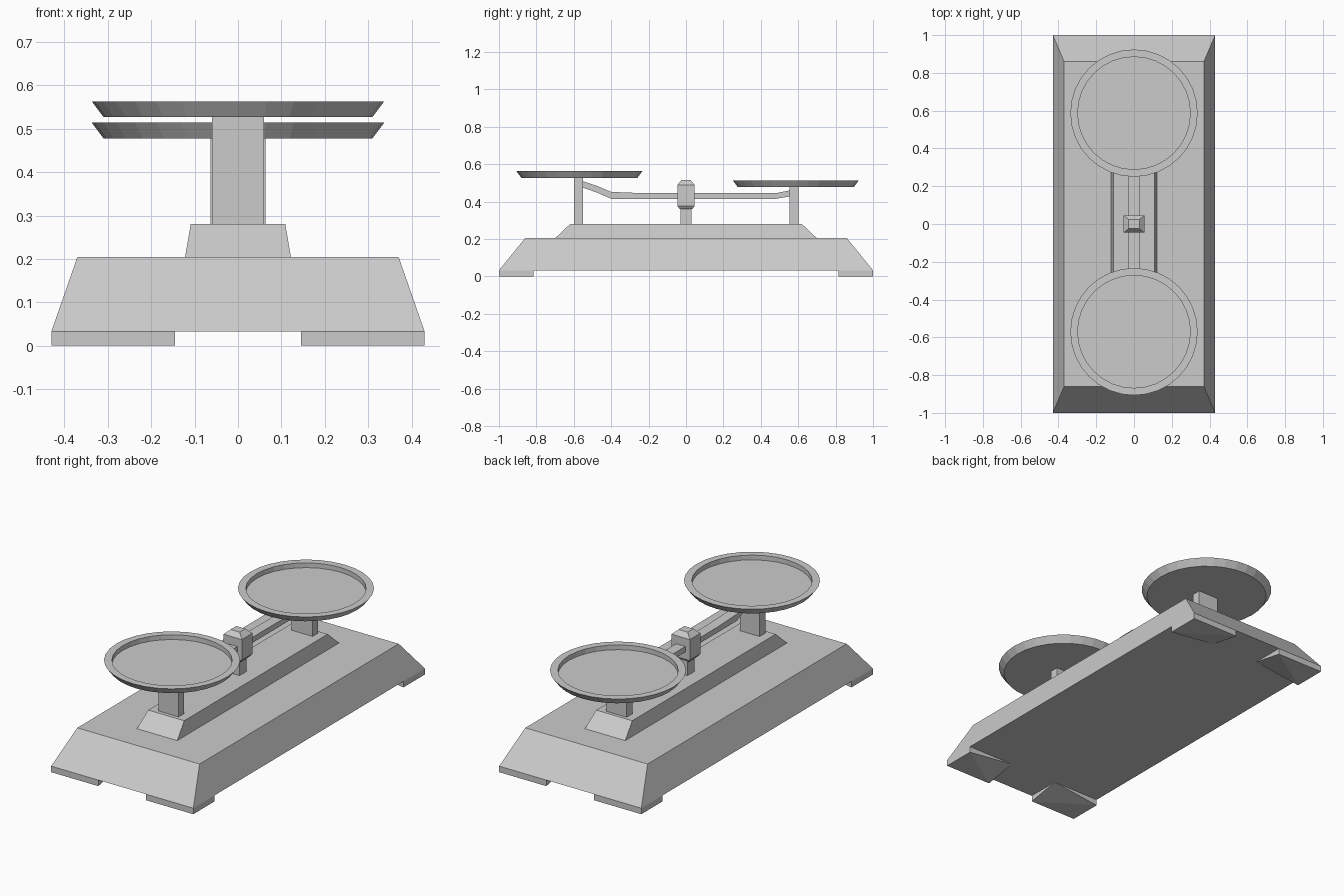
import bpy, bmesh, math

if "Cube" in bpy.data.objects:
    bpy.data.objects.remove(bpy.data.objects["Cube"])


def finish(name, bm):
    bmesh.ops.recalc_face_normals(bm, faces=bm.faces)
    mesh = bpy.data.meshes.new(name)
    bm.to_mesh(mesh)
    bm.free()
    obj = bpy.data.objects.new(name, mesh)
    bpy.context.collection.objects.link(obj)
    return obj


def loft(name, rings):
    """Closed solid through a stack of vertex rings."""
    bm = bmesh.new()
    rows = [[bm.verts.new(p) for p in ring] for ring in rings]
    for a, b in zip(rows, rows[1:]):
        n = len(a)
        for i in range(n):
            j = (i + 1) % n
            bm.faces.new((a[i], a[j], b[j], b[i]))
    bm.faces.new(rows[0][::-1])
    bm.faces.new(rows[-1])
    return finish(name, bm)


def stacked_box(name, levels, y=0.0):
    """Rectangular solid from (half x, half y, z) levels."""
    return loft(name, [[(-hx, y - hy, z), (hx, y - hy, z), (hx, y + hy, z), (-hx, y + hy, z)]
                       for hx, hy, z in levels])


def pan(name, y, z, sides=32):
    """Shallow dish: flared side, flat rim, recessed floor."""
    profile = [(0.31, 0.0), (0.337, 0.036), (0.298, 0.036), (0.298, 0.010)]
    return loft(name, [[(r * math.cos(2 * math.pi * i / sides),
                         y + r * math.sin(2 * math.pi * i / sides), z + h)
                        for i in range(sides)] for r, h in profile])


def corner_foot(name, sx, sy):
    """Corner foot whose inner half slopes up to the base."""
    bm = bmesh.new()
    plan = [(0.43, 1.0), (0.145, 1.0), (0.43, 0.815), (0.145, 0.815)]
    top = [bm.verts.new((sx * x, sy * y, 0.033)) for x, y in plan]
    low = [bm.verts.new((sx * x, sy * y, 0.0)) for x, y in plan[:3]]
    A, B, C, D = top
    a, b, c = low
    for f in ((A, B, D, C), (a, b, c), (b, c, D), (A, B, b, a), (A, C, c, a), (B, D, b), (C, D, c)):
        bm.faces.new(f)
    return finish(name, bm)


# Base, feet and raised plinth
stacked_box("base", [(0.43, 1.0, 0.033), (0.37, 0.86, 0.205)])
for sx, side in ((-1, "left"), (1, "right")):
    for sy, end in ((-1, "front"), (1, "back")):
        corner_foot(f"foot_{end}_{side}", sx, sy)
stacked_box("plinth", [(0.122, 0.70, 0.204), (0.109, 0.62, 0.28)])

# Posts and pans, the front one standing higher
for end, y_post, hx, y_pan, z in (("front", -0.575, 0.060, -0.57, 0.527),
                                  ("back", 0.578, 0.063, 0.587, 0.478)):
    stacked_box(f"pan_post_{end}", [(hx, 0.024, 0.279), (hx, 0.024, z + 0.001)], y_post)
    pan(f"pan_{end}", y_pan, z)

# Central pivot post and chamfered clamp
stacked_box("pivot_post", [(0.03, 0.03, 0.279), (0.03, 0.03, 0.365)])
stacked_box("pivot_clamp", [(0.042, 0.034, 0.360), (0.055, 0.046, 0.378),
                            (0.055, 0.046, 0.490), (0.028, 0.025, 0.515)])

# Bent beam: (y, bottom z, top z) sections
beam = [(-0.56, 0.478, 0.512), (-0.48, 0.450, 0.486), (-0.40, 0.415, 0.452), (-0.22, 0.415, 0.445),
        (0.22, 0.415, 0.445), (0.48, 0.415, 0.445), (0.565, 0.430, 0.462)]
loft("beam", [[(-0.028, y, lo), (0.028, y, lo), (0.028, y, hi), (-0.028, y, hi)]
              for y, lo, hi in beam])
